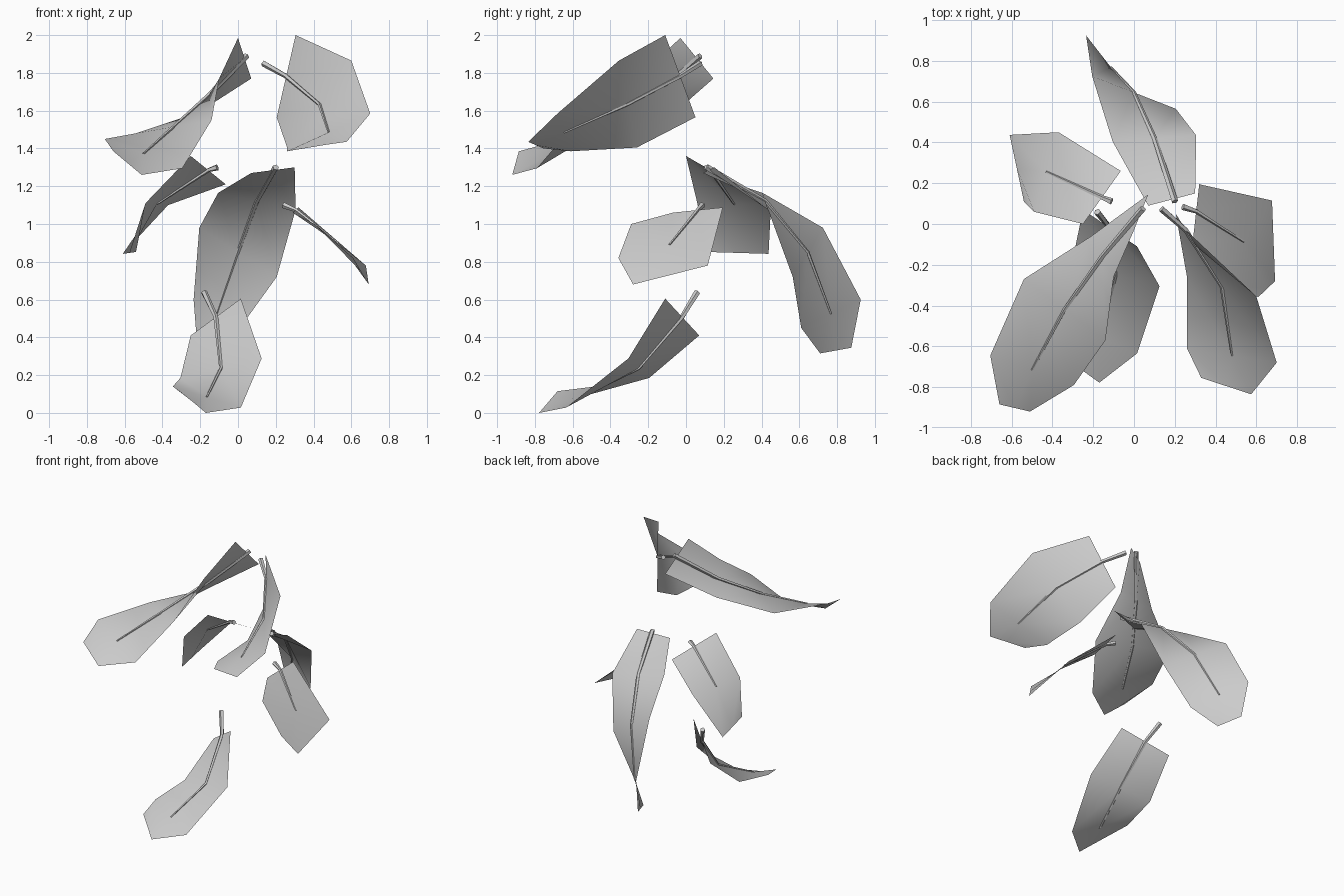
import bpy, bmesh, math
from mathutils import Vector

if "Cube" in bpy.data.objects:
    bpy.data.objects.remove(bpy.data.objects["Cube"])


def finish(bm, name):
    mesh = bpy.data.meshes.new(name)
    bm.to_mesh(mesh)
    bm.free()
    for p in mesh.polygons:
        p.use_smooth = True
    ob = bpy.data.objects.new(name, mesh)
    bpy.context.collection.objects.link(ob)
    return ob


def blade(name, left, right):
    """Leaf surface: rows of left edge, midrib and right edge points."""
    bm = bmesh.new()
    rows = []
    for l, r in zip(left, right):
        rows.append([bm.verts.new(v) for v in (l, (l + r) / 2, r)])
    for a, b in zip(rows, rows[1:]):
        for i in range(2):
            bm.faces.new((a[i], a[i + 1], b[i + 1], b[i]))
    finish(bm, name)


def stem(name, path, r0=0.017, r1=0.006, sides=5):
    """Tapered tube along the midrib."""
    bm = bmesh.new()
    rings = []
    n = len(path)
    for i, p in enumerate(path):
        d = (path[min(i + 1, n - 1)] - path[max(i - 1, 0)]).normalized()
        u = d.cross(Vector((0, 0, 1))).normalized()
        v = d.cross(u)
        r = r0 + (r1 - r0) * i / (n - 1)
        rings.append([bm.verts.new(p + r * (math.cos(t) * u + math.sin(t) * v))
                      for t in (2 * math.pi * k / sides for k in range(sides))])
    for a, b in zip(rings, rings[1:]):
        for k in range(sides):
            j = (k + 1) % sides
            bm.faces.new((a[k], a[j], b[j], b[k]))
    bm.faces.new(rings[0])
    bm.faces.new(rings[-1])
    bmesh.ops.recalc_face_normals(bm, faces=bm.faces)
    ob = finish(bm, name)
    bpy.context.view_layer.objects.active = ob
    ob.select_set(True)
    bpy.ops.object.shade_smooth_by_angle(angle=math.radians(30))
    ob.select_set(False)


def leaf(name, start, left, right):
    left = [Vector(v) for v in left]
    right = [Vector(v) for v in right]
    blade(name + "_leaf_blade", left, right)
    # stem runs from its free end through the row centres, stopping before the tip
    mids = [(l + r) / 2 for l, r in zip(left, right)][:-1]
    start = Vector(start)
    if (start - mids[0]).length < 0.04:
        mids.pop(0)
    stem(name + "_leaf_stem", [start] + mids)


# large leaves: four segments
leaf("upper_left", (0.045, 0.075, 1.89),
     [(0.07, 0.145, 1.77), (-0.21, -0.06, 1.59), (-0.54, -0.27, 1.48),
      (-0.705, -0.645, 1.45), (-0.66, -0.885, 1.385)],
     [(0.0, -0.03, 1.985), (-0.10, -0.26, 1.77), (-0.14, -0.57, 1.55),
      (-0.295, -0.79, 1.295), (-0.51, -0.92, 1.26)])
leaf("back", (0.20, 0.11, 1.30),
     [(0.07, 0.09, 1.27), (-0.105, 0.405, 1.165), (-0.205, 0.725, 0.98),
      (-0.235, 0.925, 0.60), (-0.215, 0.875, 0.345)],
     [(0.30, 0.15, 1.30), (0.305, 0.435, 1.075), (0.205, 0.565, 0.72),
      (0.01, 0.61, 0.45), (-0.145, 0.71, 0.315)])

# medium leaves: three segments
leaf("upper_right", (0.135, 0.075, 1.85),
     [(0.205, 0.05, 1.565), (0.26, -0.26, 1.405), (0.26, -0.61, 1.385),
      (0.33, -0.755, 1.40)],
     [(0.305, -0.11, 2.0), (0.60, -0.355, 1.865), (0.70, -0.68, 1.585),
      (0.575, -0.835, 1.435)])
leaf("lower", (-0.18, 0.06, 0.64),
     [(-0.25, 0.07, 0.41), (-0.305, -0.195, 0.185), (-0.345, -0.48, 0.14),
      (-0.307, -0.68, 0.115)],
     [(0.015, -0.11, 0.605), (0.125, -0.305, 0.288), (0.015, -0.635, 0.028),
      (-0.17, -0.778, 0.0)])

# small leaves: two segments
leaf("middle_left", (-0.11, 0.11, 1.30),
     [(-0.25, 0.0, 1.36), (-0.49, 0.06, 1.11), (-0.54, 0.11, 0.852)],
     [(-0.065, 0.26, 1.21), (-0.37, 0.45, 1.10), (-0.61, 0.437, 0.842)])
leaf("middle_right", (0.24, 0.085, 1.10),
     [(0.29, -0.07, 1.06), (0.405, -0.29, 1.0), (0.61, -0.358, 0.82)],
     [(0.32, 0.195, 1.088), (0.677, 0.115, 0.78), (0.692, -0.28, 0.68)])
